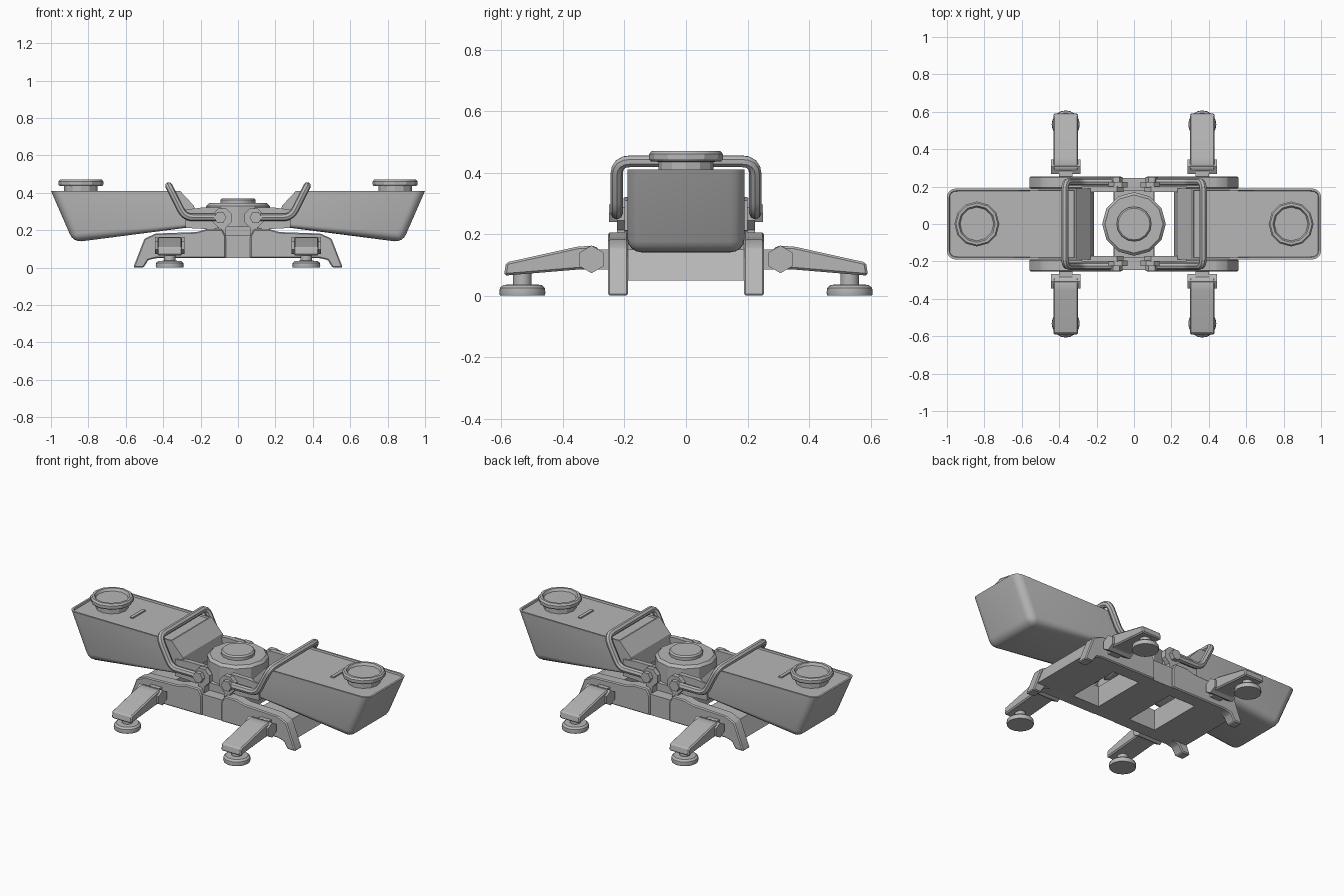
import bpy, bmesh, math
from mathutils import Vector

if "Cube" in bpy.data.objects:
    bpy.data.objects.remove(bpy.data.objects["Cube"])

grey = bpy.data.materials.new("mid_grey")
grey.diffuse_color = (0.47, 0.47, 0.47, 1)
grey.use_nodes = True
grey.node_tree.nodes["Principled BSDF"].inputs["Base Color"].default_value = grey.diffuse_color


def finish(bm, name):
    bmesh.ops.remove_doubles(bm, verts=bm.verts, dist=1e-5)
    bmesh.ops.recalc_face_normals(bm, faces=bm.faces)
    mesh = bpy.data.meshes.new(name)
    bm.to_mesh(mesh)
    bm.free()
    mesh.materials.append(grey)
    ob = bpy.data.objects.new(name, mesh)
    bpy.context.collection.objects.link(ob)
    return ob


def prism_bm(pts, lo, hi, axis):
    """Extrude a 2D outline along x, y or z."""
    bm = bmesh.new()
    place = {'x': lambda a, b, c: (c, a, b),
             'y': lambda a, b, c: (a, c, b),
             'z': lambda a, b, c: (a, b, c)}[axis]
    rings = [[bm.verts.new(place(a, b, c)) for a, b in pts] for c in (lo, hi)]
    bm.faces.new(rings[0])
    bm.faces.new(rings[1])
    n = len(pts)
    for i in range(n):
        j = (i + 1) % n
        bm.faces.new((rings[0][i], rings[0][j], rings[1][j], rings[1][i]))
    bmesh.ops.recalc_face_normals(bm, faces=bm.faces)
    return bm


def prism(name, pts, lo, hi, axis, bevel=0):
    bm = prism_bm(pts, lo, hi, axis)
    if bevel:
        bmesh.ops.bevel(bm, geom=bm.edges[:], offset=bevel, segments=1, affect='EDGES')
    return finish(bm, name)


def box(name, x0, x1, y0, y1, z0, z1, bevel=0):
    x0, x1 = sorted((x0, x1))
    y0, y1 = sorted((y0, y1))
    return prism(name, [(x0, y0), (x1, y0), (x1, y1), (x0, y1)], z0, z1, 'z', bevel)


def lathe(name, profile, x, y, sides):
    """Stack of rings around a vertical axis, capped at both ends."""
    bm = bmesh.new()
    rings = [[bm.verts.new((x + r * math.cos(2 * math.pi * i / sides),
                            y + r * math.sin(2 * math.pi * i / sides), z))
              for i in range(sides)] for r, z in profile]
    for a, b in zip(rings, rings[1:]):
        for i in range(sides):
            j = (i + 1) % sides
            bm.faces.new((a[i], a[j], b[j], b[i]))
    bm.faces.new(rings[0])
    bm.faces.new(rings[-1])
    return finish(bm, name)


def ngon(a, b, r, n, turn=0):
    return [(a + r * math.cos(turn + 2 * math.pi * i / n),
             b + r * math.sin(turn + 2 * math.pi * i / n)) for i in range(n)]


def tube(name, corners, radius, bend):
    """Bar along a path with rounded corners."""
    pts = [Vector(c) for c in corners]
    path = [pts[0]]
    for a, b, c in zip(pts, pts[1:], pts[2:]):
        p, q = b + (a - b).normalized() * bend, b + (c - b).normalized() * bend
        for i in range(5):
            t = i / 4
            path.append(p * (1 - t) ** 2 + b * 2 * t * (1 - t) + q * t * t)
    path.append(pts[-1])
    cu = bpy.data.curves.new(name, 'CURVE')
    cu.dimensions = '3D'
    cu.bevel_depth, cu.bevel_resolution, cu.use_fill_caps = radius, 2, True
    sp = cu.splines.new('POLY')
    sp.points.add(len(path) - 1)
    for sp_pt, v in zip(sp.points, path):
        sp_pt.co = (*v, 1)
    cu.materials.append(grey)
    ob = bpy.data.objects.new(name, cu)
    bpy.context.collection.objects.link(ob)
    bpy.ops.object.select_all(action='DESELECT')
    ob.select_set(True)
    bpy.context.view_layer.objects.active = ob
    bpy.ops.object.convert(target='MESH')


# base deck with two openings beside the turret
deck = prism("base_deck", [(-.53, .05), (.53, .05), (.49, .15), (.44, .175),
                           (-.44, .175), (-.49, .15)], -.245, .245, 'y')
for sx in (-1, 1):
    cutter = box("deck_cutter", sx * .11, sx * .29, -.17, .17, 0, .3)
    cutter.hide_render = True
    cutter.hide_set(True)
    mod = deck.modifiers.new("opening", 'BOOLEAN')
    mod.operation, mod.object, mod.solver = 'DIFFERENCE', cutter, 'EXACT'

# central turret
box("turret_pedestal", -.105, .105, -.18, .18, .17, .22)
lathe("turret", [(.14, .18), (.17, .20), (.17, .33), (.155, .345)], 0, 0, 12)
lathe("turret_cap", [(.093, .34), (.093, .362), (.085, .37)], 0, 0, 16)

for sx in (-1, 1):
    # pod body: side profile, rounded outer end, recessed lid
    outline = [(.31, .41), (.235, .33), (.215, .24), (.26, .215), (.88, .135), (1, .41)]
    bm = prism_bm([(sx * x, z) for x, z in outline], -.19, .19, 'y')
    soft = []
    for e in bm.edges:
        m = (e.verts[0].co + e.verts[1].co) / 2
        top = all(v.co.z > .4 for v in e.verts)
        if not top and abs(m.x) > .5 and (m.z < .3):
            soft.append(e)
    bmesh.ops.bevel(bm, geom=soft, offset=.045, segments=4, profile=.5, affect='EDGES')
    bm.normal_update()
    lid = [f for f in bm.faces if all(v.co.z > .405 for v in f.verts)]
    bmesh.ops.inset_region(bm, faces=lid, thickness=.012)
    bmesh.ops.inset_region(bm, faces=lid, thickness=.003, depth=-.01)
    finish(bm, "pod")

    # filler cap and slot on the pod
    lathe("filler_cap", [(.09, .395), (.09, .435), (.115, .437), (.12, .445), (.12, .46),
                         (.112, .47), (.098, .47), (.09, .455)], sx * .84, 0, 12)
    box("pod_slot", sx * .66, sx * .68, -.06, .06, .395, .408)

    # carry handle
    tube("handle", [(sx * x, y, z) for x, y, z in
                    ((.09, -.225, .268), (.285, -.225, .268), (.37, -.225, .437),
                     (.37, .225, .437), (.285, .225, .268), (.09, .225, .268))], .02, .045)

    for sy in (-1, 1):
        # hinge arm, bracket and bolt
        y0, y1 = sorted((sy * .172, sy * .2))
        prism("hinge_arm", [(sx * x, z) for x, z in
                            ((.06, .22), (.14, .205), (.28, .212), (.28, .31),
                             (.2, .32), (.09, .32), (.055, .28))], y0, y1, 'y')
        y0, y1 = sorted((sy * .195, sy * .225))
        prism("hinge_bracket", ngon(sx * .085, .265, .055, 8, math.pi / 8), y0, y1, 'y')
        y0, y1 = sorted((sy * .22, sy * .25))
        prism("hinge_bolt", ngon(sx * .095, .268, .033, 6), y0, y1, 'y')
        box("hinge_post", sx * .065, sx * .105, sy * .185, sy * .225, .17, .25)

        # side rail with ground leg at the base corner
        y0, y1 = sorted((sy * .188, sy * .254))
        prism("base_rail", [(sx * x, z) for x, z in
                            ((.065, .05), (.44, .05), (.48, .04), (.505, 0), (.56, 0),
                             (.5, .155), (.44, .182), (.22, .19), (.17, .205),
                             (.085, .205), (.065, .165))], y0, y1, 'y', .006)

        # outrigger: neck, pivot, arm, foot
        cx = sx * .365
        box("outrigger_neck", cx - .035, cx + .035, sy * .24, sy * .31, .085, .15)
        prism("outrigger_pivot", ngon(sy * .307, .118, .045, 6, math.pi / 6),
              cx - .078, cx + .078, 'x')
        prism("outrigger_arm", [(sy * y, z) for y, z in
                                ((.275, .14), (.295, .162), (.35, .16), (.585, .108),
                                 (.592, .065), (.35, .085), (.29, .085))],
              cx - .066, cx + .066, 'x', .007)
        lathe("foot", [(.073, 0), (.075, .01), (.073, .025), (.062, .035), (.03, .037),
                       (.03, .08)], cx, sy * .532, 20)

# smooth rounded surfaces, keep hard edges crisp
bpy.ops.object.select_all(action='DESELECT')
for ob in bpy.context.collection.objects:
    if ob.type == 'MESH' and not ob.hide_render:
        ob.select_set(True)
        bpy.context.view_layer.objects.active = ob
bpy.ops.object.shade_smooth_by_angle(angle=math.radians(28))
